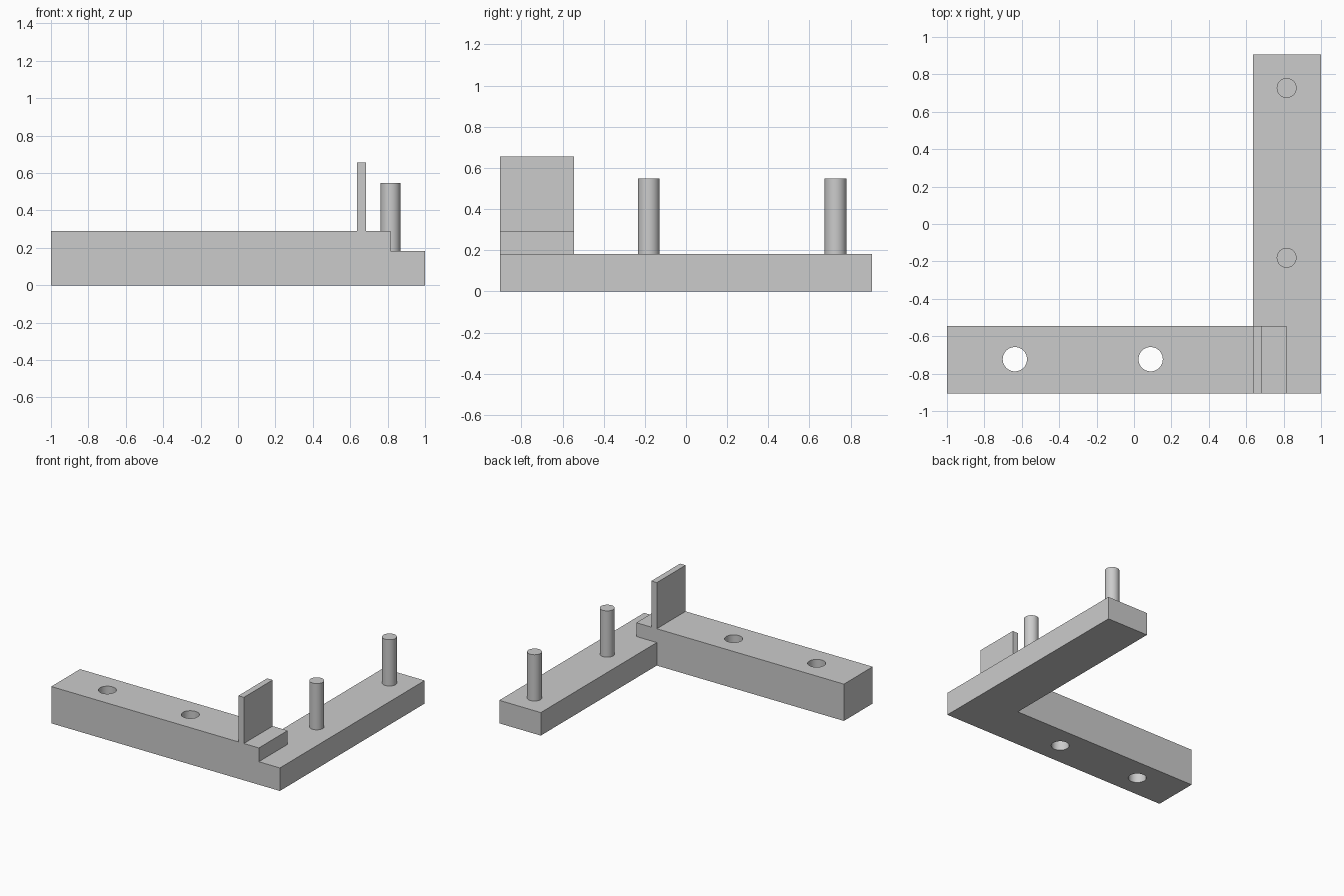
import bpy
import bmesh
from mathutils import Vector

if "Cube" in bpy.data.objects:
    bpy.data.objects.remove(bpy.data.objects["Cube"], do_unlink=True)

grey = bpy.data.materials.new("plain_grey")
grey.use_nodes = True
colour = (0.6, 0.6, 0.6, 1)
grey.diffuse_color = colour
grey.node_tree.nodes["Principled BSDF"].inputs["Base Color"].default_value = colour

FRONT, INNER, BACK = -0.905, -0.545, 0.905
RAIL_LEFT, RAIL_TOP, ARM_TOP = 0.637, 0.182, 0.291
MID_X, MID_Y = 0.816, -0.723


def extrude(name, points, direction):
    """Solid made by sweeping a closed outline along a direction."""
    bm = bmesh.new()
    face = bm.faces.new([bm.verts.new(p) for p in points])
    swept = bmesh.ops.extrude_face_region(bm, geom=[face])["geom"]
    verts = [v for v in swept if isinstance(v, bmesh.types.BMVert)]
    bmesh.ops.translate(bm, verts=verts, vec=Vector(direction))
    bmesh.ops.recalc_face_normals(bm, faces=bm.faces)
    mesh = bpy.data.meshes.new(name)
    bm.to_mesh(mesh)
    bm.free()
    obj = bpy.data.objects.new(name, mesh)
    bpy.context.collection.objects.link(obj)
    obj.data.materials.append(grey)
    return obj


def cylinder(name, x, y, bottom, top, radius):
    bpy.ops.mesh.primitive_cylinder_add(
        vertices=48, radius=radius, depth=top - bottom,
        location=(x, y, (top + bottom) / 2))
    obj = bpy.context.object
    obj.name = name
    obj.data.materials.append(grey)
    bpy.ops.object.shade_smooth_by_angle()
    return obj


def apply_boolean(target, tool, operation):
    mod = target.modifiers.new(operation.lower(), "BOOLEAN")
    mod.operation, mod.solver, mod.object = operation, "EXACT", tool
    bpy.context.view_layer.objects.active = target
    bpy.ops.object.modifier_apply(modifier=mod.name)
    bpy.data.objects.remove(tool, do_unlink=True)


# Arm with stepped end and upright fin, as one side profile
profile = [(-1, 0), (1, 0), (1, RAIL_TOP), (MID_X, RAIL_TOP), (MID_X, ARM_TOP),
           (0.685, ARM_TOP), (0.685, 0.656), (RAIL_LEFT, 0.656),
           (RAIL_LEFT, ARM_TOP), (-1, ARM_TOP)]
bracket = extrude("l_bracket", [(x, FRONT, z) for x, z in profile],
                  (0, INNER - FRONT, 0))

# Rail joined to the arm
outline = [(RAIL_LEFT, FRONT), (1, FRONT), (1, BACK), (RAIL_LEFT, BACK)]
rail = extrude("rail", [(x, y, 0) for x, y in outline], (0, 0, RAIL_TOP))
apply_boolean(bracket, rail, "UNION")

# Through holes in the arm
for x in (-0.637, 0.089):
    apply_boolean(bracket, cylinder("hole_cutter", x, MID_Y, -0.1, 0.5, 0.065),
                  "DIFFERENCE")

bpy.ops.object.select_all(action="DESELECT")
bracket.select_set(True)
bpy.context.view_layer.objects.active = bracket
bpy.ops.object.shade_smooth_by_angle()

# Pegs standing on the rail
for name, y in (("front_peg", -0.181), ("back_peg", 0.727)):
    cylinder(name, MID_X, y, RAIL_TOP, 0.548, 0.053)
